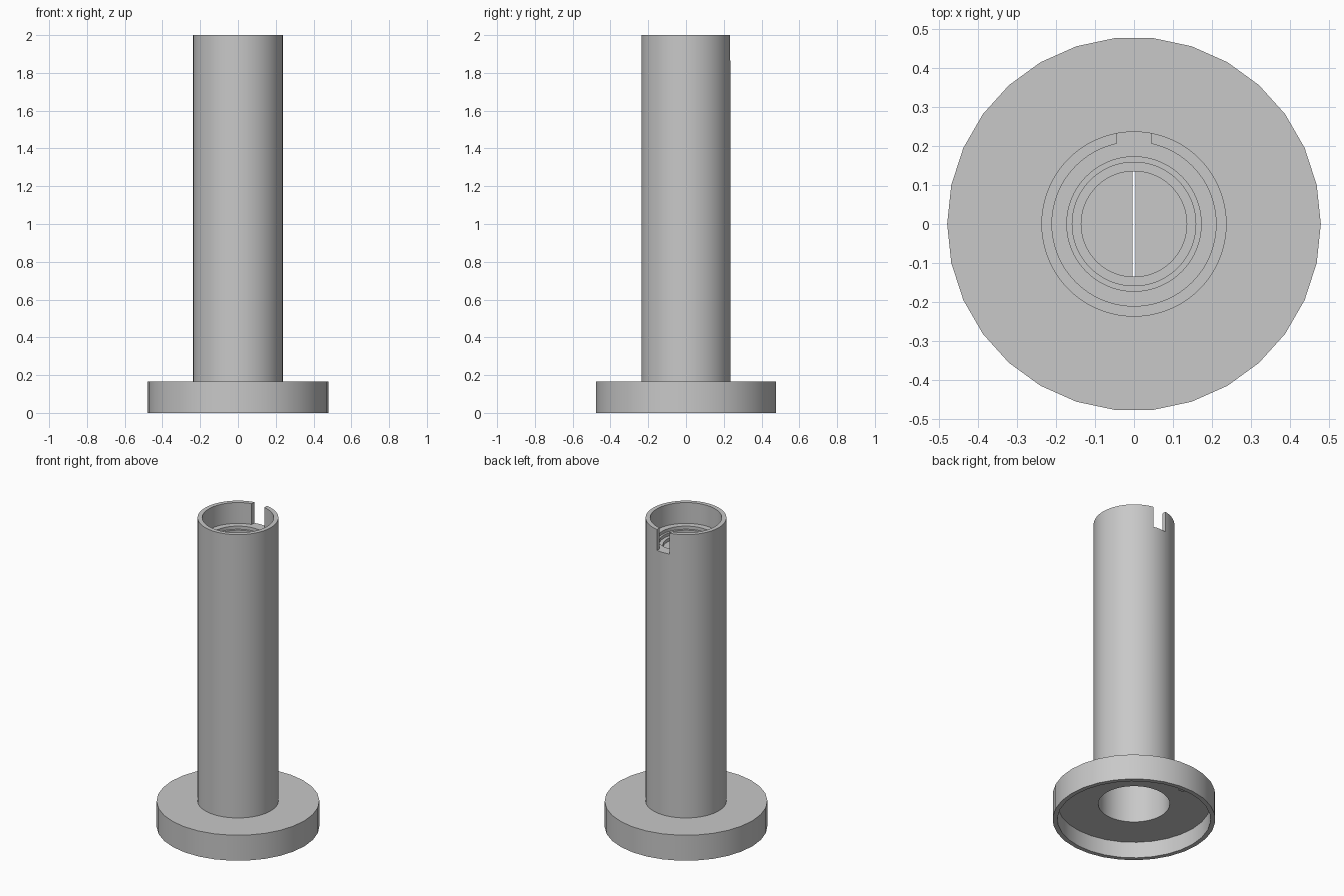
import bpy
import bmesh
from math import cos, sin, tau

cube = bpy.data.objects.get("Cube")
if cube:
    bpy.data.objects.remove(cube, do_unlink=True)

grey = bpy.data.materials.new("plain grey")
grey.use_nodes = True
colour = (0.58, 0.58, 0.58, 1)
grey.diffuse_color = colour
grey.node_tree.nodes["Principled BSDF"].inputs["Base Color"].default_value = colour


def make_object(name, bm):
    bmesh.ops.recalc_face_normals(bm, faces=bm.faces)
    mesh = bpy.data.meshes.new(name)
    bm.to_mesh(mesh)
    bm.free()
    mesh.materials.append(grey)
    obj = bpy.data.objects.new(name, mesh)
    bpy.context.collection.objects.link(obj)
    return obj


def lathe(name, profile, sides):
    """Revolve a closed (radius, height) outline around z."""
    bm = bmesh.new()
    rings = [[bm.verts.new((r * cos(tau * i / sides), r * sin(tau * i / sides), z))
              for r, z in profile] for i in range(sides)]
    n = len(profile)
    for i in range(sides):
        a, b = rings[i], rings[(i + 1) % sides]
        for j in range(n):
            k = (j + 1) % n
            bm.faces.new((a[j], b[j], b[k], a[k]))
    return make_object(name, bm)


def box(name, low, high):
    bm = bmesh.new()
    bmesh.ops.create_cube(bm, size=1)
    for v in bm.verts:
        v.co = [lo if c < 0 else hi for c, lo, hi in zip(v.co, low, high)]
    return make_object(name, bm)


def activate(obj):
    bpy.ops.object.select_all(action='DESELECT')
    obj.select_set(True)
    bpy.context.view_layer.objects.active = obj


def cut(obj, cutter):
    mod = obj.modifiers.new("cut", 'BOOLEAN')
    mod.operation = 'DIFFERENCE'
    mod.solver = 'EXACT'
    mod.object = cutter
    activate(obj)
    bpy.ops.object.modifier_apply(modifier=mod.name)
    bpy.data.objects.remove(cutter, do_unlink=True)


OUTER, BORE, LEDGE = 0.237, 0.21, 1.865
RECESS, FLANGE_TOP = 0.105, 0.165

# Round foot, hollow underneath
flange = lathe("base_flange", [
    (0.225, FLANGE_TOP), (0.478, FLANGE_TOP), (0.478, 0), (0.45, 0),
    (0.45, RECESS), (0.225, RECESS)], 30)

# Hollow column with a notch at the back of its rim
tube = lathe("tube", [(BORE, RECESS), (OUTER, RECESS), (OUTER, 2), (BORE, 2)], 90)
cut(tube, box("notch_cutter", (-0.045, 0.1, LEDGE), (0.045, 0.3, 2.1)))

# Stepped collar inside the mouth
collar = lathe("stepped_collar", [
    (BORE, LEDGE), (0.172, LEDGE), (0.172, 1.845), (0.158, 1.845),
    (0.158, 1.825), (0.135, 1.825), (0.135, 1.78), (BORE, 1.78)], 90)

# Slotted floor of the mouth
bm = bmesh.new()
bmesh.ops.create_cone(bm, cap_ends=True, segments=90, radius1=0.137,
                      radius2=0.137, depth=0.02)
bmesh.ops.translate(bm, verts=bm.verts, vec=(0, 0, 1.795))
floor = make_object("slotted_floor", bm)
cut(floor, box("slit_cutter", (-0.004, -0.134, 1.7), (0.004, 0.134, 1.9)))

# Small locating tab under the foot
box("locating_tab", (-0.02, 0.425, 0.005), (0.02, 0.455, 0.03))

for part in (flange, tube, collar, floor):
    activate(part)
    bpy.ops.object.shade_smooth_by_angle()
